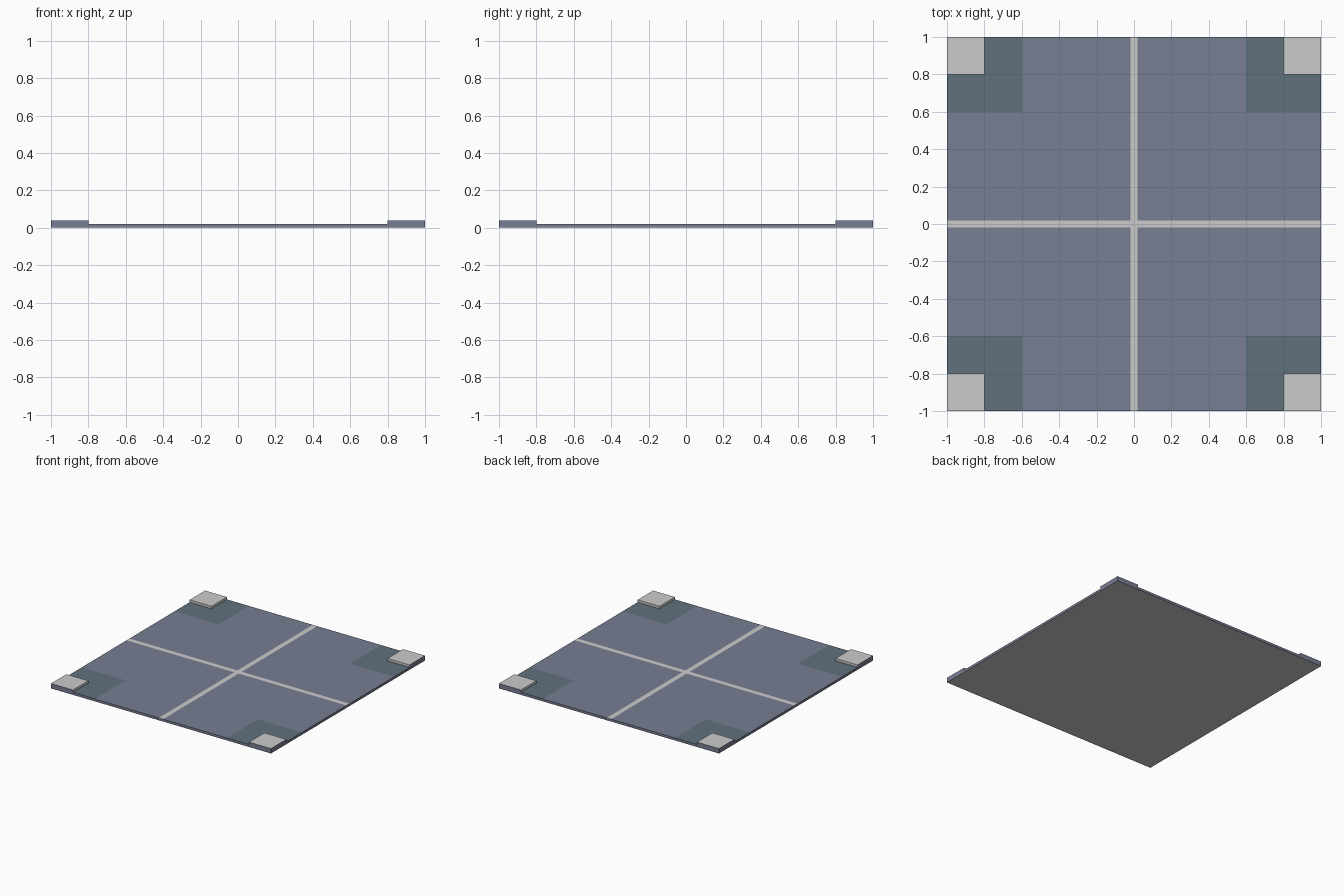
import bpy, bmesh
from mathutils import Vector

if "Cube" in bpy.data.objects:
    bpy.data.objects.remove(bpy.data.objects["Cube"])


def material(name, rgb):
    m = bpy.data.materials.new(name)
    m.diffuse_color = (*rgb, 1)
    m.use_nodes = True
    m.node_tree.nodes["Principled BSDF"].inputs["Base Color"].default_value = m.diffuse_color
    return m


GREY, BLUE, DARK = 0, 1, 2
mats = [material("light_grey", (0.8, 0.8, 0.8)),
        material("slate_blue", (0.188, 0.21, 0.29)),
        material("dark_slate", (0.118, 0.165, 0.204))]

THICK, RAISE = 0.02, 0.02

# Thin square slab
bm = bmesh.new()
bmesh.ops.create_cube(bm, size=1)
bmesh.ops.scale(bm, vec=(2, 2, THICK), verts=bm.verts)
bmesh.ops.translate(bm, vec=(0, 0, THICK / 2), verts=bm.verts)

# Cut lines for the corner blocks, corner patches and centre cross
for axis in (Vector((1, 0, 0)), Vector((0, 1, 0))):
    for d in (-0.8, -0.6, -0.02, 0.02, 0.6, 0.8):
        bmesh.ops.bisect_plane(bm, geom=bm.verts[:] + bm.edges[:] + bm.faces[:],
                               plane_co=axis * d, plane_no=axis)

# Colour the faces: grey underside, blue rim, patterned top
corners = []
bm.normal_update()
for f in bm.faces:
    c = f.calc_center_median()
    near, far = sorted((abs(c.x), abs(c.y)))
    if f.normal.z < -0.5:
        f.material_index = GREY
    elif f.normal.z < 0.5:
        f.material_index = BLUE
    elif near > 0.8:
        f.material_index = GREY
        corners.append(f)
    elif near < 0.02:
        f.material_index = GREY
    else:
        f.material_index = DARK if near > 0.6 else BLUE

# Raised corner blocks: grey top and inner sides, blue outer sides
ext = bmesh.ops.extrude_face_region(bm, geom=corners)
bmesh.ops.delete(bm, geom=[f for f in corners if f.is_valid], context='FACES_ONLY')
bmesh.ops.translate(bm, vec=(0, 0, RAISE),
                    verts=[v for v in ext["geom"] if isinstance(v, bmesh.types.BMVert)])
bmesh.ops.recalc_face_normals(bm, faces=bm.faces[:])
for f in bm.faces:
    c = f.calc_center_median()
    if c.z > THICK + 0.001:
        outer = max(abs(c.x), abs(c.y)) > 0.99
        f.material_index = BLUE if outer else GREY

mesh = bpy.data.meshes.new("floor_tile")
bm.to_mesh(mesh)
bm.free()
for m in mats:
    mesh.materials.append(m)
tile = bpy.data.objects.new("floor_tile", mesh)
bpy.context.collection.objects.link(tile)
